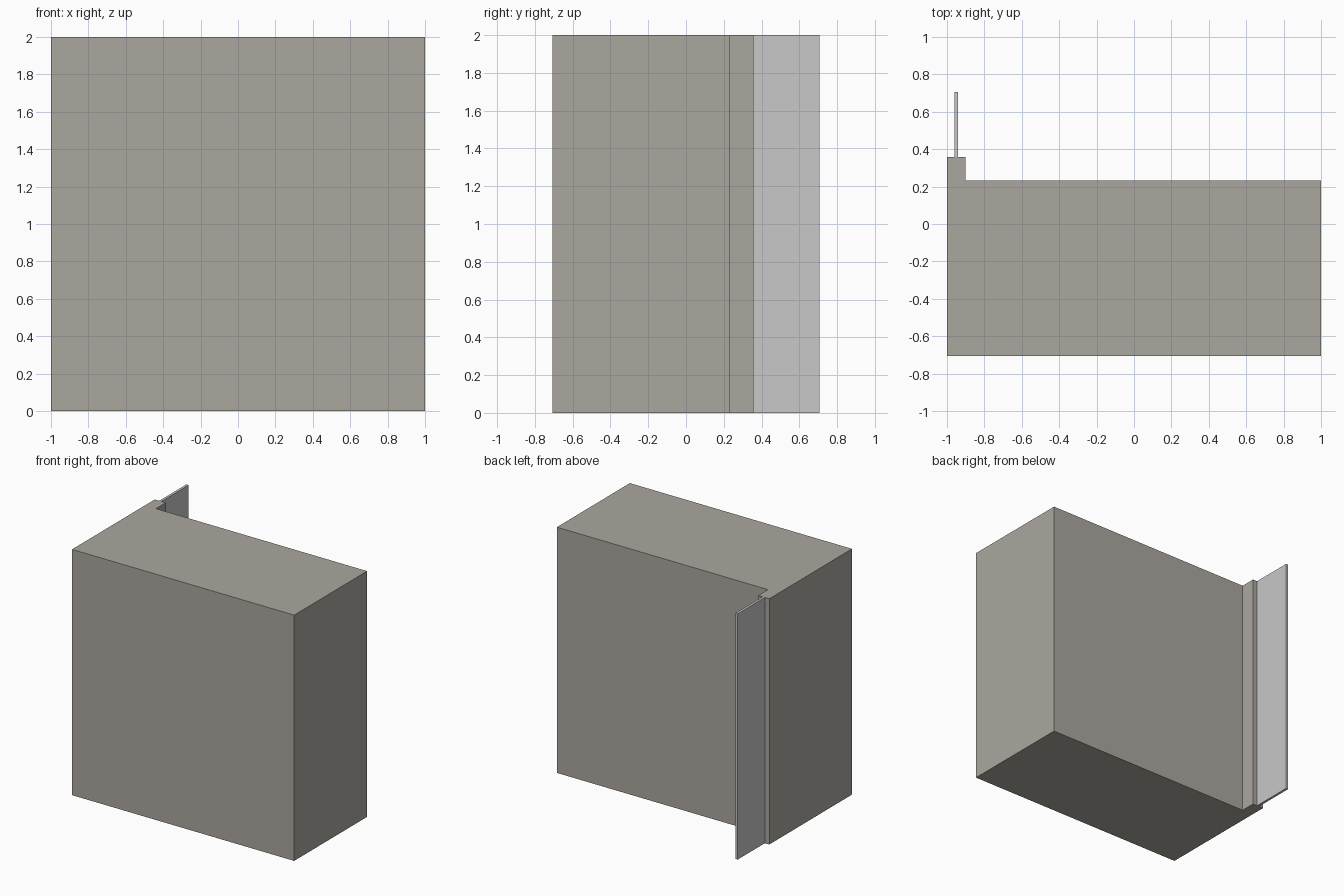
import bpy, bmesh

if "Cube" in bpy.data.objects:
    bpy.data.objects.remove(bpy.data.objects["Cube"])


def material(name, rgb):
    m = bpy.data.materials.new(name)
    m.diffuse_color = (*rgb, 1)
    m.use_nodes = True
    m.node_tree.nodes["Principled BSDF"].inputs["Base Color"].default_value = m.diffuse_color
    return m


def extrude_profile(name, points, height, mat):
    """Closed outline in plan, raised from the floor to the given height."""
    bm = bmesh.new()
    face = bm.faces.new([bm.verts.new((x, y, 0)) for x, y in points])
    top = bmesh.ops.extrude_face_region(bm, geom=[face])["geom"]
    bmesh.ops.translate(bm, vec=(0, 0, height),
                        verts=[g for g in top if isinstance(g, bmesh.types.BMVert)])
    bmesh.ops.recalc_face_normals(bm, faces=bm.faces[:])
    mesh = bpy.data.meshes.new(name)
    bm.to_mesh(mesh)
    bm.free()
    mesh.materials.append(mat)
    obj = bpy.data.objects.new(name, mesh)
    bpy.context.collection.objects.link(obj)
    return obj


stone = material("warm grey", (0.41, 0.39, 0.35))
metal = material("light grey", (0.58, 0.58, 0.58))

# Thick block with a narrow ledge at the back left corner
extrude_profile("main_block", [(-1, -0.706), (1, -0.706), (1, 0.232),
                               (-0.9, 0.232), (-0.9, 0.357), (-1, 0.357)], 2, stone)

# Thin upright fin standing out from the ledge
extrude_profile("back_fin", [(-0.96, 0.357), (-0.94, 0.357),
                             (-0.94, 0.706), (-0.96, 0.706)], 2, metal)
